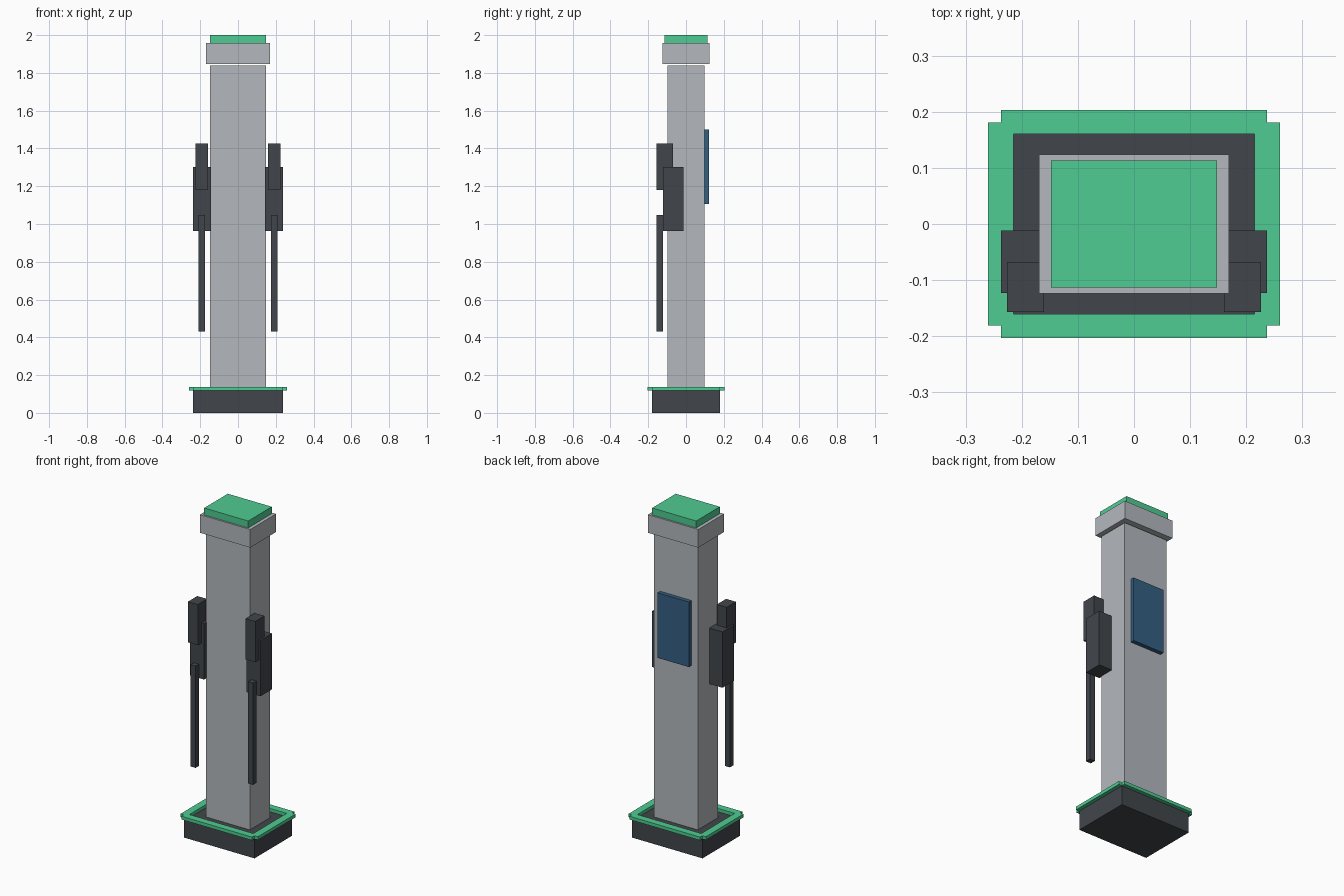
import bpy
import bmesh

if "Cube" in bpy.data.objects:
    bpy.data.objects.remove(bpy.data.objects["Cube"])


def material(name, rgb):
    m = bpy.data.materials.new(name)
    m.diffuse_color = (*rgb, 1.0)
    m.use_nodes = True
    m.node_tree.nodes["Principled BSDF"].inputs["Base Color"].default_value = m.diffuse_color
    return m


GREEN = material("green", (0.078, 0.604, 0.292))
GREY = material("light grey", (0.456, 0.479, 0.509))
DARK = material("charcoal", (0.053, 0.061, 0.070))
BLUE = material("screen blue", (0.034, 0.114, 0.223))


def box(name, x, y, z, mat):
    """Box from (min, max) ranges on each axis."""
    bm = bmesh.new()
    bmesh.ops.create_cube(bm, size=1.0)
    for v in bm.verts:
        v.co = [r[0] if c < 0 else r[1] for c, r in zip(v.co, (x, y, z))]
    mesh = bpy.data.meshes.new(name)
    bm.to_mesh(mesh)
    bm.free()
    mesh.materials.append(mat)
    obj = bpy.data.objects.new(name, mesh)
    bpy.context.collection.objects.link(obj)
    return obj


def sym(a):
    return (-a, a)


def side(s, a, b):
    return tuple(sorted((s * a, s * b)))


# Plinth, column and cap
box("base", sym(0.237), sym(0.18), (0, 0.118), DARK)
box("column", sym(0.148), sym(0.098), (0.118, 1.84), GREY)
box("cap", sym(0.169), sym(0.124), (1.848, 1.958), GREY)
box("cap_light", sym(0.148), sym(0.113), (1.958, 2.0), GREEN)

# Screen on the back face
box("screen", sym(0.105), (0.098, 0.123), (1.105, 1.50), BLUE)

for s, label in ((-1, "left"), (1, "right")):
    # Green trim strips around the top of the base
    box(f"{label}_trim", side(s, 0.215, 0.26), sym(0.181), (0.118, 0.138), GREEN)
    end = "front" if s < 0 else "back"
    box(f"{end}_trim", sym(0.237), side(s, 0.16, 0.203), (0.118, 0.138), GREEN)

    # Holster, plug handle and hanging cable on each side
    box(f"{label}_holster", side(s, 0.142, 0.237), (-0.123, -0.012), (0.963, 1.302), DARK)
    box(f"{label}_handle", side(s, 0.16, 0.226), (-0.157, -0.068), (1.18, 1.427), DARK)
    box(f"{label}_cable", side(s, 0.176, 0.21), (-0.156, -0.122), (0.43, 1.048), DARK)
